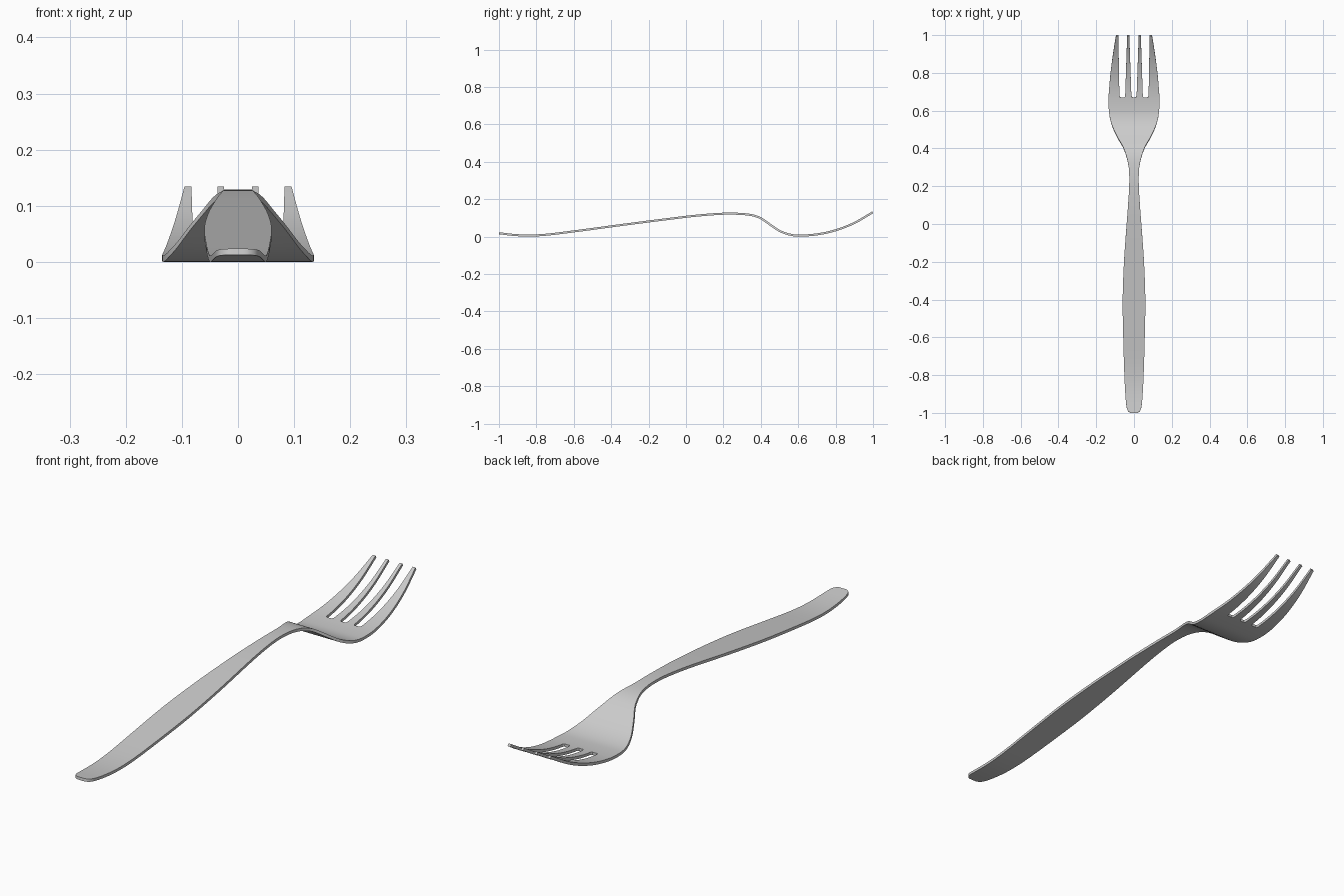
import bpy, bmesh

if "Cube" in bpy.data.objects:
    bpy.data.objects.remove(bpy.data.objects["Cube"])

# Half width of the outline along y
WIDTH = [(-1, .016), (-.996, .025), (-.988, .033), (-.975, .038), (-.95, .042), (-.9, .046),
         (-.8, .051), (-.6, .057), (-.4, .06), (-.2, .053), (0, .039), (.15, .028), (.25, .025),
         (.32, .031), (.4, .055), (.45, .083), (.5, .108), (.55, .125), (.6, .133),
         (.65, .135), (.7, .133), (.8, .124), (.9, .111), (1, .095)]
# Height of the middle of the sheet along y
HEIGHT = [(-1, .018), (-.92, .009), (-.84, .0055), (-.75, .01), (-.6, .028), (-.3, .068),
          (0, .106), (.1, .116), (.2, .1225), (.28, .122), (.35, .115), (.4, .098), (.45, .064),
          (.5, .031), (.55, .012), (.6, .0055), (.7, .012), (.8, .034), (.9, .073), (1, .131)]
ROOT, THICK = .67, .011


def smooth(table, y):
    """Smooth curve through the table's points."""
    n = len(table)
    i = next((k for k in range(n - 1) if y <= table[k + 1][0]), n - 2)

    def slope(k):
        a, b = table[max(k - 1, 0)], table[min(k + 1, n - 1)]
        return (b[1] - a[1]) / (b[0] - a[0])
    (y0, v0), (y1, v1) = table[i], table[i + 1]
    h = y1 - y0
    t = (y - y0) / h
    return ((2*t**3 - 3*t*t + 1) * v0 + (t**3 - 2*t*t + t) * h * slope(i)
            + (3*t*t - 2*t**3) * v1 + (t**3 - t*t) * h * slope(i + 1))


def edges(y):
    """Tine edge positions on the right half, from the middle outwards."""
    w = smooth(WIDTH, y)
    root = (.0135, .047, .077)
    tip = (.025, .036, .083)
    t = max(0, (y - ROOT) / (1 - ROOT))
    a, b, c = [r + (s - r) * t for r, s in zip(root, tip)]
    # rounded slot corners
    k = .005 * (1 - min(1, max(0, (y - ROOT) / .008))) ** 2
    a, b, c = a - k, b + k, c - k
    if y < ROOT:
        s = w / smooth(WIDTH, ROOT)
        a, b, c = a * s, b * s, c * s
    return [-w, -c, -b, -a, a, b, c, w]


# Sheet outline: handle, neck, head and four tines
rows = [-1, -.998, -.996, -.992, -.988, -.982, -.975, -.965, -.95, -.93]
rows += [-.9 + .025 * i for i in range(48)]
rows += [.3 + .0125 * i for i in range(29)]
rows += [ROOT, ROOT + .002, ROOT + .004, ROOT + .008]
rows += [.69 + .0154 * i for i in range(21)]
rows[-1] = .998

bm = bmesh.new()
grid = [[bm.verts.new((x, y, smooth(HEIGHT, y))) for x in edges(y)] for y in rows]
for y, lo, hi in zip(rows, grid, grid[1:]):
    for c in range(7):
        if y >= ROOT and c % 2:
            continue
        bm.faces.new((lo[c], lo[c + 1], hi[c + 1], hi[c]))
mesh = bpy.data.meshes.new("fork")
bm.to_mesh(mesh)
bm.free()
fork = bpy.data.objects.new("fork", mesh)
bpy.context.collection.objects.link(fork)
bpy.context.view_layer.objects.active = fork
fork.select_set(True)

# Metal thickness
mod = fork.modifiers.new("thickness", 'SOLIDIFY')
mod.thickness = THICK
mod.offset = 0
bpy.ops.object.modifier_apply(modifier=mod.name)
bpy.ops.object.shade_smooth_by_angle(angle=.6)
